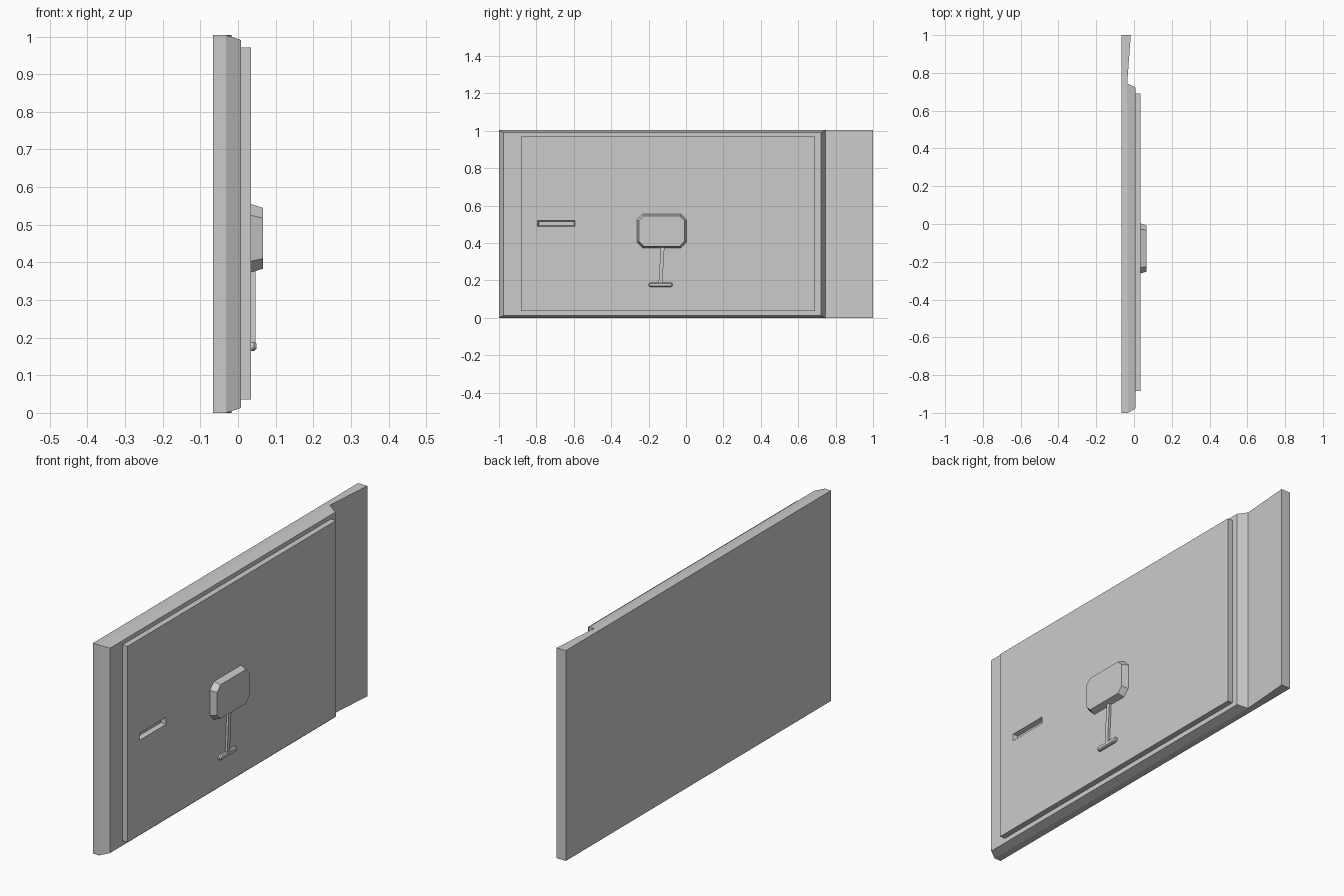
import bpy, bmesh, math

if "Cube" in bpy.data.objects:
    bpy.data.objects.remove(bpy.data.objects["Cube"])


def finish(name, bm):
    bmesh.ops.recalc_face_normals(bm, faces=bm.faces)
    mesh = bpy.data.meshes.new(name)
    bm.to_mesh(mesh)
    bm.free()
    obj = bpy.data.objects.new(name, mesh)
    bpy.context.collection.objects.link(obj)
    return obj


def loft(name, rings):
    """Closed solid through rings given as (x, [(y, z), ...])."""
    bm = bmesh.new()
    loops = [[bm.verts.new((x, y, z)) for y, z in pts] for x, pts in rings]
    n = len(loops[0])
    for a, b in zip(loops, loops[1:]):
        for i in range(n):
            j = (i + 1) % n
            bm.faces.new((a[i], a[j], b[j], b[i]))
    bm.faces.new(loops[0])
    bm.faces.new(loops[-1])
    return finish(name, bm)


def rect(y0, y1, z0, z1, inset=0.0):
    y0, y1, z0, z1 = y0 + inset, y1 - inset, z0 + inset, z1 - inset
    return [(y0, z0), (y1, z0), (y1, z1), (y0, z1)]


def chamfered(y0, y1, z0, z1, c, inset=0.0):
    y0, y1, z0, z1 = y0 + inset, y1 - inset, z0 + inset, z1 - inset
    return [(y0 + c, z0), (y1 - c, z0), (y1, z0 + c), (y1, z1 - c),
            (y1 - c, z1), (y0 + c, z1), (y0, z1 - c), (y0, z0 + c)]


def stadium(y0, y1, z, r, inset=0.0, seg=6):
    pts = []
    for cy, start in ((y1 - r, -90), (y0 + r, 90)):
        for i in range(seg + 1):
            a = math.radians(start + 180 * i / seg)
            pts.append((cy + (r - inset) * math.cos(a), z + (r - inset) * math.sin(a)))
    return pts


# Main slab: plan profile (x, y) with bevelled front edges and a recessed side wing
HEIGHT, EDGE = 1.004, 0.013
plan = [(-0.066, -1.0), (-0.032, -1.0), (0.008, -0.977), (0.008, 0.722),
        (-0.036, 0.745), (-0.017, 1.0), (-0.066, 1.0)]
bm = bmesh.new()
low, high = [], []
for i, (x, y) in enumerate(plan):
    e = EDGE if i in (2, 3) else 0.0
    low.append(bm.verts.new((x, y, e)))
    high.append(bm.verts.new((x, y, HEIGHT - e)))
for i in range(len(plan)):
    j = (i + 1) % len(plan)
    bm.faces.new((low[i], low[j], high[j], high[i]))
for ring in (low, high):
    bm.faces.new(ring[1:5])
    bm.faces.new([ring[k] for k in (0, 1, 4, 5, 6)])
finish("slab", bm)

# Raised front panel with a shallow slot cut into it
panel = loft("panel", [(0.006, rect(-0.883, 0.69, 0.036, 0.971)),
                       (0.035, rect(-0.883, 0.69, 0.036, 0.971))])
slot = loft("slot_cutter", [(0.014, rect(-0.793, -0.593, 0.488, 0.521, 0.006)),
                            (0.035, rect(-0.793, -0.593, 0.488, 0.521)),
                            (0.05, rect(-0.793, -0.593, 0.488, 0.521))])
slot.hide_render = True
slot.hide_viewport = True
cut = panel.modifiers.new("slot", 'BOOLEAN')
cut.operation = 'DIFFERENCE'
cut.solver = 'EXACT'
cut.object = slot

# Tapered lock housing with chamfered corners
loft("lock_box", [(0.034, chamfered(-0.262, 0.003, 0.373, 0.555, 0.03)),
                  (0.066, chamfered(-0.262, 0.003, 0.373, 0.555, 0.027, 0.01))])

# Slightly slanted lever stem
stem = [(-0.147, 0.18), (-0.127, 0.18), (-0.115, 0.38), (-0.135, 0.38)]
loft("lever_stem", [(0.034, stem), (0.046, stem)])

# Rounded cross grip at the bottom of the lever
loft("lever_grip", [(0.034, stadium(-0.2, -0.072, 0.177, 0.012)),
                    (0.043, stadium(-0.2, -0.072, 0.177, 0.012)),
                    (0.049, stadium(-0.2, -0.072, 0.177, 0.012, 0.005))])
